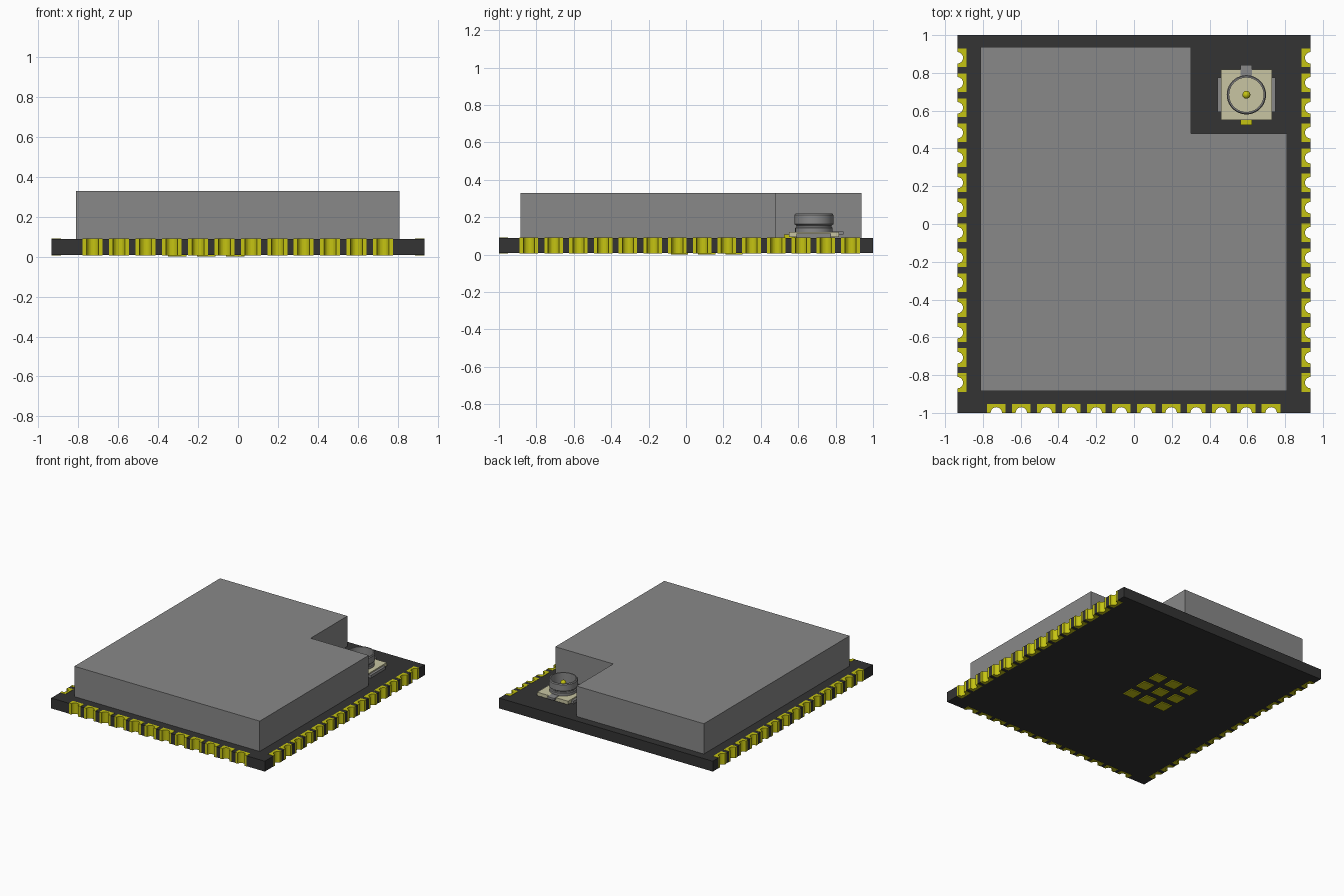
import bpy, bmesh, math
from mathutils import Vector

cube = bpy.data.objects.get("Cube")
if cube:
    bpy.data.objects.remove(cube, do_unlink=True)


def material(name, r, g, b):
    m = bpy.data.materials.new(name)
    m.use_nodes = True
    m.diffuse_color = (r, g, b, 1)
    m.node_tree.nodes["Principled BSDF"].inputs["Base Color"].default_value = (r, g, b, 1)
    return m


BLACK = material("board black", 0.033, 0.033, 0.033)
GOLD = material("gold plating", 0.56, 0.55, 0.006)
STEEL = material("shield grey", 0.25, 0.25, 0.25)
CREAM = material("cream plastic", 0.58, 0.56, 0.36)


def finish(bm, name, mat):
    bmesh.ops.recalc_face_normals(bm, faces=bm.faces)
    mesh = bpy.data.meshes.new(name)
    bm.to_mesh(mesh)
    bm.free()
    mesh.materials.append(mat)
    ob = bpy.data.objects.new(name, mesh)
    bpy.context.collection.objects.link(ob)
    return ob


def add_prism(bm, pts, z0, z1):
    face = bm.faces.new([bm.verts.new((p[0], p[1], z0)) for p in pts])
    out = bmesh.ops.extrude_face_region(bm, geom=[face], use_keep_orig=True)
    top = [v for v in out["geom"] if isinstance(v, bmesh.types.BMVert)]
    bmesh.ops.translate(bm, verts=top, vec=(0, 0, z1 - z0))


def prism(name, pts, z0, z1, mat):
    bm = bmesh.new()
    add_prism(bm, pts, z0, z1)
    return finish(bm, name, mat)


def rect(x0, x1, y0, y1):
    return [(x0, y0), (x1, y0), (x1, y1), (x0, y1)]


def lathe(name, profile, centre, mat, closed=False, steps=40):
    bm = bmesh.new()
    verts = [bm.verts.new((centre[0] + r, centre[1], z)) for r, z in profile]
    pairs = list(zip(verts, verts[1:]))
    if closed:
        pairs.append((verts[-1], verts[0]))
    edges = [bm.edges.new(p) for p in pairs]
    bmesh.ops.spin(bm, geom=verts + edges, cent=(*centre, 0), axis=(0, 0, 1),
                   angle=math.tau, steps=steps)
    bmesh.ops.remove_doubles(bm, verts=bm.verts, dist=0.0002)
    ob = finish(bm, name, mat)
    bpy.ops.object.select_all(action="DESELECT")
    ob.select_set(True)
    bpy.context.view_layer.objects.active = ob
    bpy.ops.object.shade_smooth_by_angle(angle=math.radians(35))
    return ob


# Edge pad positions: centre, direction along the edge, inward direction
X, Y = 0.935, 1.0
BOTTOM, TOP = 0.008, 0.09
HALF, DEPTH, HOLE, PITCH = 0.05, 0.047, 0.03, 0.1323
ex, ey = Vector((1, 0)), Vector((0, 1))
front = [(Vector((-0.729 + i * PITCH, -Y)), ex, ey) for i in range(12)]
side_y = [-0.84 + i * PITCH for i in range(14)]
left = [(Vector((X, y)), ey, -ex) for y in side_y]
right = [(Vector((-X, y)), -ey, ex) for y in reversed(side_y)]


def notch(pad):
    c, t, n = pad
    return [c - t * HALF, c - t * HALF + n * DEPTH, c + t * HALF + n * DEPTH, c + t * HALF]


# Circuit board with a slot for each edge pad
outline = [(-X, -Y)]
for pads, corners in ((front, [(X, -Y)]), (left, [(X, Y), (-X, Y)]), (right, [])):
    for pad in pads:
        outline += notch(pad)
    outline += corners
prism("circuit_board", outline, BOTTOM, TOP, BLACK)

# Gold edge pads with half-round holes
bm = bmesh.new()
for pad in front + left + right:
    c, t, n = pad
    arc = [c + t * HOLE * math.cos(a) + n * HOLE * math.sin(a)
           for a in (math.pi * k / 12 for k in range(13))]
    add_prism(bm, notch(pad) + arc, BOTTOM - 0.002, TOP + 0.002)
finish(bm, "edge_pads", GOLD)

# Grid of ground pads underneath
bm = bmesh.new()
for i in range(3):
    for j in range(3):
        x, y = -0.305 + i * 0.146, -0.035 + j * 0.146
        add_prism(bm, rect(x - 0.046, x + 0.046, y - 0.046, y + 0.046), 0, BOTTOM + 0.002)
finish(bm, "ground_pads", GOLD)

# Shield can with a cut-away corner
prism("shield_can", [(-0.813, -0.885), (0.81, -0.885), (0.81, 0.478), (0.302, 0.478),
                     (0.302, 0.937), (-0.813, 0.937)], TOP, 0.33, STEEL)

# Antenna connector: base, contact tabs, ring and pin
CX, CY = 0.595, 0.684
prism("connector_base", rect(CX - 0.135, CX + 0.135, CY - 0.134, CY + 0.134), TOP + 0.005, 0.122, CREAM)
for name, s in (("left", 1), ("right", -1)):
    xs = sorted((CX + s * 0.10, CX + s * 0.154))
    prism(name + "_ground_tab", rect(*xs, CY - 0.092, CY + 0.092), TOP, 0.112, STEEL)
prism("back_tab", rect(CX - 0.03, CX + 0.03, CY + 0.10, CY + 0.158), 0.108, 0.125, STEEL)
prism("signal_tab", rect(CX - 0.03, CX + 0.03, CY - 0.161, CY - 0.10), TOP, 0.108, GOLD)
lathe("connector_ring", [(0.091, 0.115), (0.1, 0.115), (0.1, 0.143), (0.094, 0.148), (0.094, 0.156),
                         (0.104, 0.163), (0.104, 0.212), (0.099, 0.219), (0.091, 0.219)],
      (CX, CY), STEEL, closed=True)
dome = [(0.021 * math.cos(a), 0.182 + 0.021 * math.sin(a))
        for a in (math.pi / 2 * k / 6 for k in range(7))]
lathe("connector_pin", [(0.021, 0.115)] + dome, (CX, CY), GOLD, steps=20)
